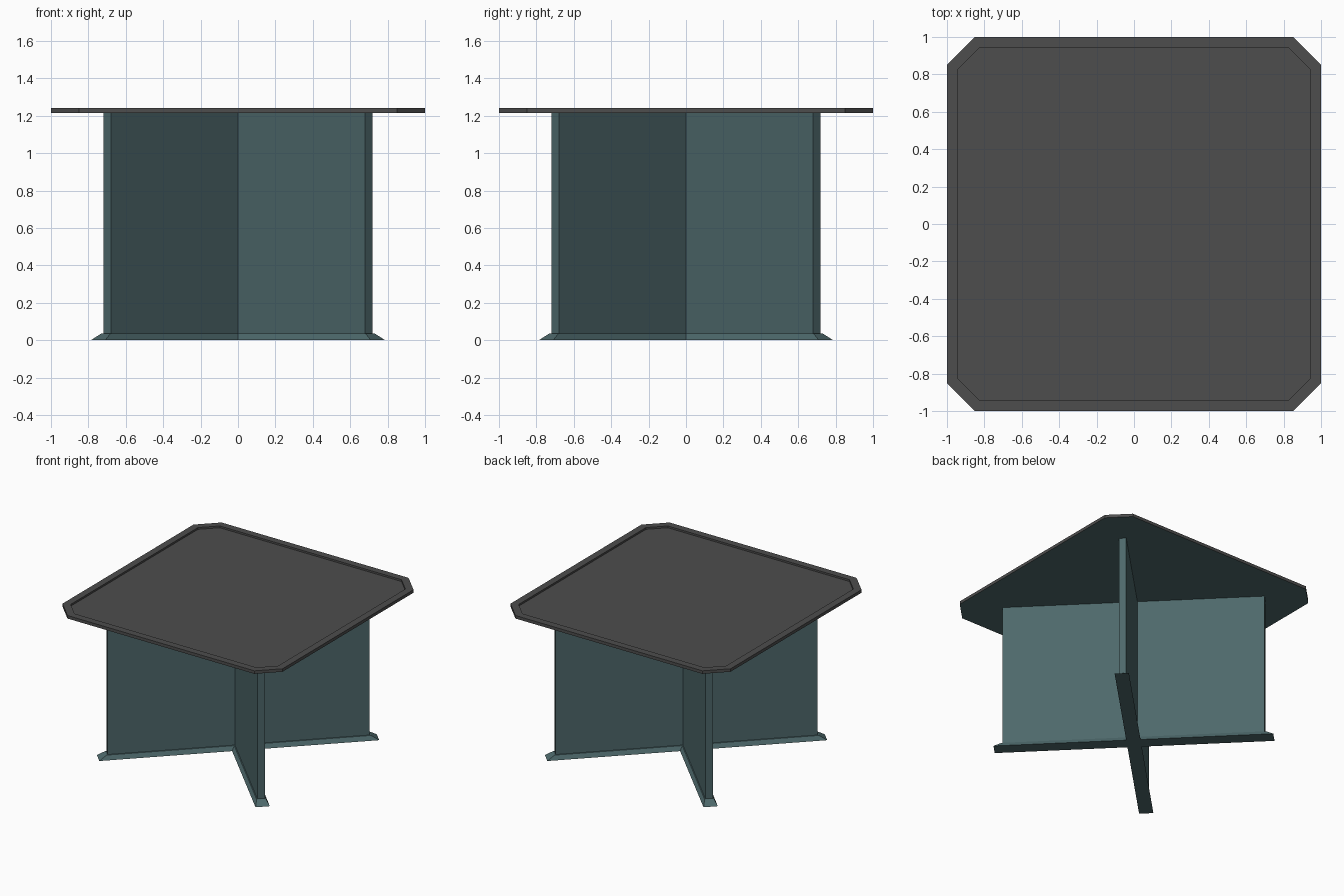
import bpy, bmesh
from math import sqrt

if "Cube" in bpy.data.objects:
    bpy.data.objects.remove(bpy.data.objects["Cube"])


def material(name, color):
    m = bpy.data.materials.new(name)
    m.diffuse_color = (*color, 1)
    m.use_nodes = True
    m.node_tree.nodes["Principled BSDF"].inputs["Base Color"].default_value = m.diffuse_color
    return m


teal = material("teal_paint", (0.075, 0.14, 0.147))
grey = material("dark_grey", (0.075, 0.075, 0.075))


def octagon(r, cut):
    c = r - cut
    return [(c, -r), (r, -c), (r, c), (c, r), (-c, r), (-r, c), (-r, -c), (-c, -r)]


def cross(length, half):
    # plus-shaped outline turned onto the diagonals
    pts = []
    arm = [(length, -half), (length, half), (half, half)]
    for _ in range(4):
        pts += arm
        arm = [(-y, x) for x, y in arm]
    s = 1 / sqrt(2)
    return [((x - y) * s, (x + y) * s) for x, y in pts]


def loft(name, rings, mats):
    # join matching outlines (outline, z) and cap both ends
    bm = bmesh.new()
    loops = [[bm.verts.new((x, y, z)) for x, y in pts] for pts, z in rings]
    n = len(loops[0])
    for a, b in zip(loops, loops[1:]):
        for i in range(n):
            j = (i + 1) % n
            bm.faces.new((a[i], a[j], b[j], b[i]))
    bottom = bm.faces.new(loops[0][::-1])
    bottom.material_index = len(mats) - 1
    bm.faces.new(loops[-1])
    me = bpy.data.meshes.new(name)
    bm.to_mesh(me)
    bm.free()
    for m in mats:
        me.materials.append(m)
    ob = bpy.data.objects.new(name, me)
    bpy.context.collection.objects.link(ob)
    return ob


# Crossed panel base with a flared foot
loft("cross_base", [(cross(1.058, 0.054), 0), (cross(1.0, 0.035), 0.035),
                    (cross(0.99, 0.028), 0.036), (cross(0.99, 0.028), 1.216)], [teal])

# Clipped-corner top with a raised rim; underside painted like the base
loft("table_top", [(octagon(1.0, 0.15), 1.215), (octagon(1.0, 0.15), 1.24),
                   (octagon(0.943, 0.117), 1.24), (octagon(0.943, 0.117), 1.225)],
     [grey, teal])
